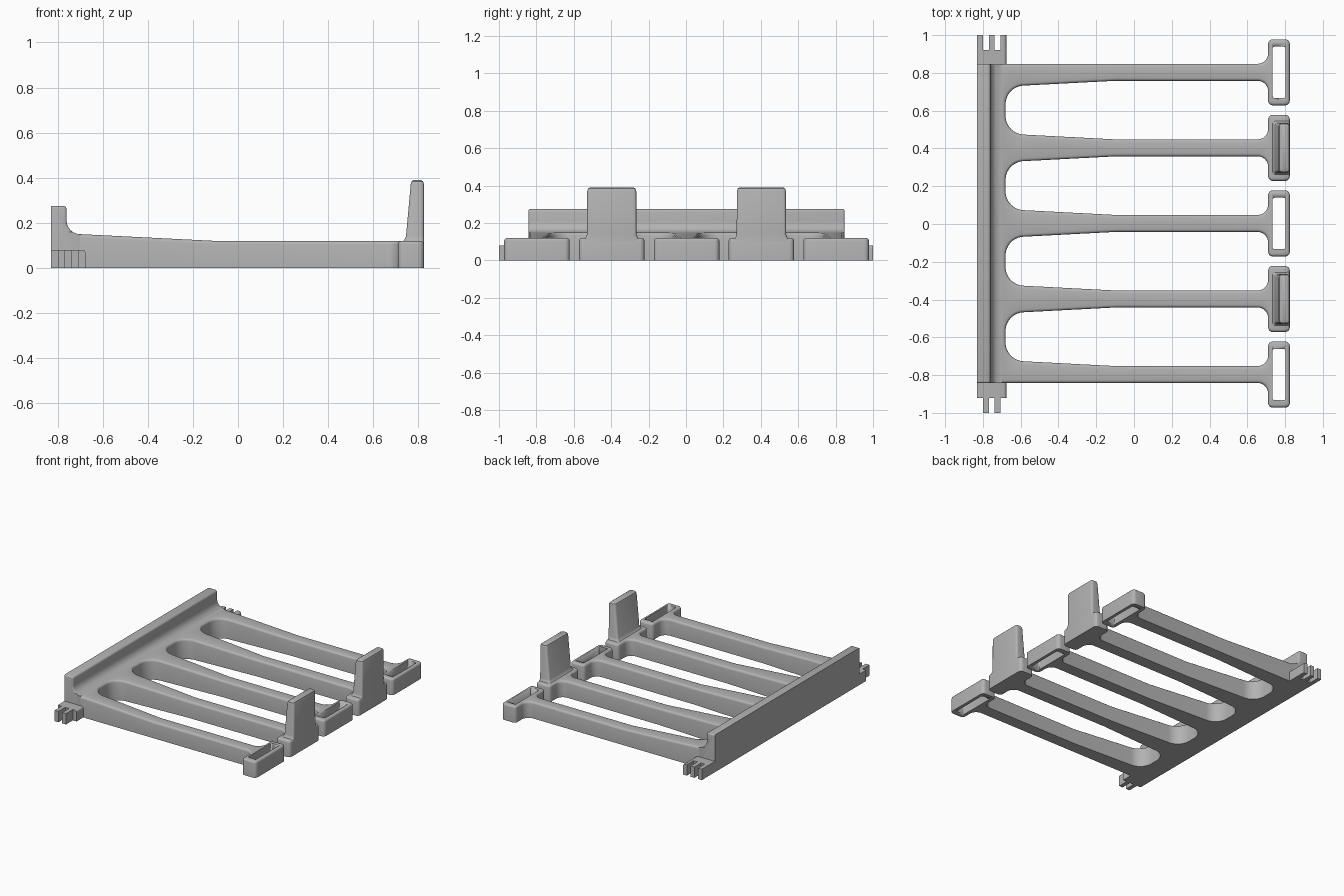
import bpy, bmesh, math

cube = bpy.data.objects.get("Cube")
if cube:
    bpy.data.objects.remove(cube, do_unlink=True)

grey = bpy.data.materials.new("grey_plastic")
grey.use_nodes = True
GREY = (0.45, 0.45, 0.45, 1)
grey.diffuse_color = GREY
grey.node_tree.nodes["Principled BSDF"].inputs["Base Color"].default_value = GREY

BACK, ROOT, TIP = -0.83, -0.70, 0.825
SHIFT, PITCH, ARM_HALF = 0.003, 0.4, 0.045


def arc(cx, cy, r, a0, a1, n=8):
    steps = [math.radians(a0 + (a1 - a0) * i / n) for i in range(n + 1)]
    return [(cx + r * math.cos(a), cy + r * math.sin(a)) for a in steps]


def finish(name, bm):
    bmesh.ops.recalc_face_normals(bm, faces=bm.faces)
    mesh = bpy.data.meshes.new(name)
    bm.to_mesh(mesh)
    bm.free()
    mesh.materials.append(grey)
    ob = bpy.data.objects.new(name, mesh)
    bpy.context.collection.objects.link(ob)
    bpy.ops.object.select_all(action="DESELECT")
    ob.select_set(True)
    bpy.context.view_layer.objects.active = ob
    bpy.ops.object.shade_smooth_by_angle(angle=math.radians(35))
    return ob


def round_edges(bm, keep, width):
    """Round the sharp edges whose midpoint passes the keep test."""
    bmesh.ops.recalc_face_normals(bm, faces=bm.faces)
    edges = [e for e in bm.edges if len(e.link_faces) == 2
             and e.calc_face_angle() > 1.0
             and keep((e.verts[0].co + e.verts[1].co) / 2, e)]
    bmesh.ops.bevel(bm, geom=edges, offset=width, segments=3, profile=0.5,
                    affect="EDGES", clamp_overlap=False)


def extrude(bm, points, vector):
    face = bm.faces.new([bm.verts.new(p) for p in points])
    geom = bmesh.ops.extrude_face_region(bm, geom=[face])["geom"]
    moved = [g for g in geom if isinstance(g, bmesh.types.BMVert)]
    bmesh.ops.translate(bm, verts=moved, vec=vector)


def side_prism(name, profile, y0, y1, rounded=0):
    """Extrude an x-z profile along y."""
    bm = bmesh.new()
    extrude(bm, [(x, y0, z) for x, z in profile], (0, y1 - y0, 0))
    if rounded:
        def end_edge(mid, e):
            flat = abs(e.verts[0].co.y - e.verts[1].co.y) < 0.001
            return flat and mid.z > 0.16 and mid.x > BACK + 0.001
        round_edges(bm, end_edge, rounded)
    return finish(name, bm)


# Spine with upright wall and a hollow fillet at its foot
spine = [(BACK, 0), (BACK, 0.275)] + arc(-0.775, 0.26, 0.015, 90, 0, 4)
spine += arc(ROOT, 0.21, 0.06, 180, 270) + [(ROOT, 0)]
side_prism("spine_wall", spine, SHIFT - 0.845, SHIFT + 0.845, 0.01)


# Arms, each with a wide head
def arm_height(x):
    return 0.12 + 0.03 * max(0, (-0.1 - x) / 0.6)


HEAD = arc(0.655, 0.1, 0.055, -90, 0) + arc(0.735, 0.15, 0.025, 180, 90, 5)
HEAD += arc(0.80, 0.15, 0.025, 90, 0, 5)
INNER = [(ROOT, 0.2), (-0.68, 0.2)] + arc(-0.58, 0.17, 0.1, 180, 270, 12)
INNER += [(-0.1, ARM_HALF)] + HEAD
OUTER = [(ROOT, ARM_HALF)] + HEAD


def arm(name, yc, upper, lower):
    bm = bmesh.new()
    outline = upper + [(x, -h) for x, h in reversed(lower)]
    extrude(bm, [(x, yc + h, 0) for x, h in outline], (0, 0, 0.1))
    bmesh.ops.bisect_plane(bm, geom=bm.verts[:] + bm.edges[:] + bm.faces[:],
                           plane_co=(-0.1, 0, 0), plane_no=(1, 0, 0), dist=0.001)
    for v in bm.verts:
        if v.co.z > 0.05:
            v.co.z = arm_height(v.co.x)

    def top_edge(mid, e):
        return (mid.z > 0.11 and mid.x > ROOT + 0.001
                and (abs(abs(mid.y - yc) - 0.2) > 0.001))
    round_edges(bm, top_edge, 0.015)
    return finish(name, bm)


def cut_slot(ob, yc):
    bm = bmesh.new()
    xm, hx, hy, r = 0.768, 0.034, 0.136, 0.01
    corners = [(1, 1, 0), (-1, 1, 90), (-1, -1, 180), (1, -1, 270)]
    pts = []
    for sx, sy, a in corners:
        pts += arc(xm + sx * (hx - r), yc + sy * (hy - r), r, a, a + 90, 4)
    extrude(bm, [(x, y, -0.1) for x, y in pts], (0, 0, 0.4))
    cutter = finish("slot_cutter", bm)
    cutter.hide_render = True
    mod = ob.modifiers.new("slot", "BOOLEAN")
    mod.object, mod.operation, mod.solver = cutter, "DIFFERENCE", "EXACT"
    bpy.context.view_layer.objects.active = ob
    while ob.modifiers[0] != mod:
        bpy.ops.object.modifier_move_up(modifier=mod.name)
    bpy.ops.object.modifier_apply(modifier=mod.name)
    bpy.data.objects.remove(cutter, do_unlink=True)


# Upright tapered pegs on the alternate heads
def peg(name, yc):
    bm = bmesh.new()
    # height, inner x, half width in y, inset of the outer face
    levels = [(0.07, 0.73, 0.145, 0), (0.117, 0.73, 0.145, 0),
              (0.123, 0.737, 0.138, 0), (0.14, 0.745, 0.132, 0),
              (0.372, 0.766, 0.131, 0), (0.384, 0.77, 0.127, 0.004),
              (0.391, 0.78, 0.117, 0.014)]
    rings = []
    for z, x0, half, inset in levels:
        x1, r = TIP - inset, 0.015
        pts = arc(x1 - r, half - r, r, 0, 90, 4) + arc(x0 + r, half - r, r, 90, 180, 4)
        pts += arc(x0 + r, r - half, r, 180, 270, 4) + arc(x1 - r, r - half, r, 270, 360, 4)
        rings.append([bm.verts.new((x, yc + y, z)) for x, y in pts])
    n = len(rings[0])
    for a, b in zip(rings, rings[1:]):
        for i in range(n):
            j = (i + 1) % n
            bm.faces.new((a[i], a[j], b[j], b[i]))
    bm.faces.new(rings[0])
    bm.faces.new(rings[-1])
    finish(name, bm)


for k in range(-2, 3):
    yc = SHIFT + PITCH * k
    ob = arm(f"arm_{k + 3}", yc, OUTER if k == 2 else INNER, OUTER if k == -2 else INNER)
    if k % 2:
        peg(f"peg_{k + 3}", yc)
    else:
        cut_slot(ob, yc)

# Interlocking end connectors: two tines at the front, three at the back
EDGE, STEP, TOP = -0.676, 0.0308, 0.08
block = [(BACK, 0), (BACK, TOP)] + arc(EDGE - 0.015, TOP - 0.015, 0.015, 90, 0, 4) + [(EDGE, 0)]
side_prism("front_connector", block, -0.92, -0.83)
side_prism("back_connector", block, 0.84, 0.92)
for i in range(5):
    x0, x1 = BACK + STEP * i, BACK + STEP * (i + 1)
    tine = [(x0, 0), (x0, TOP), (x1, TOP), (x1, 0)]
    if i == 4:
        tine = [(x0, 0), (x0, TOP)] + block[2:]
    if i % 2:
        side_prism(f"front_tine_{i}", tine, -1, -0.92)
    else:
        side_prism(f"back_tine_{i}", tine, 0.92, 1)
